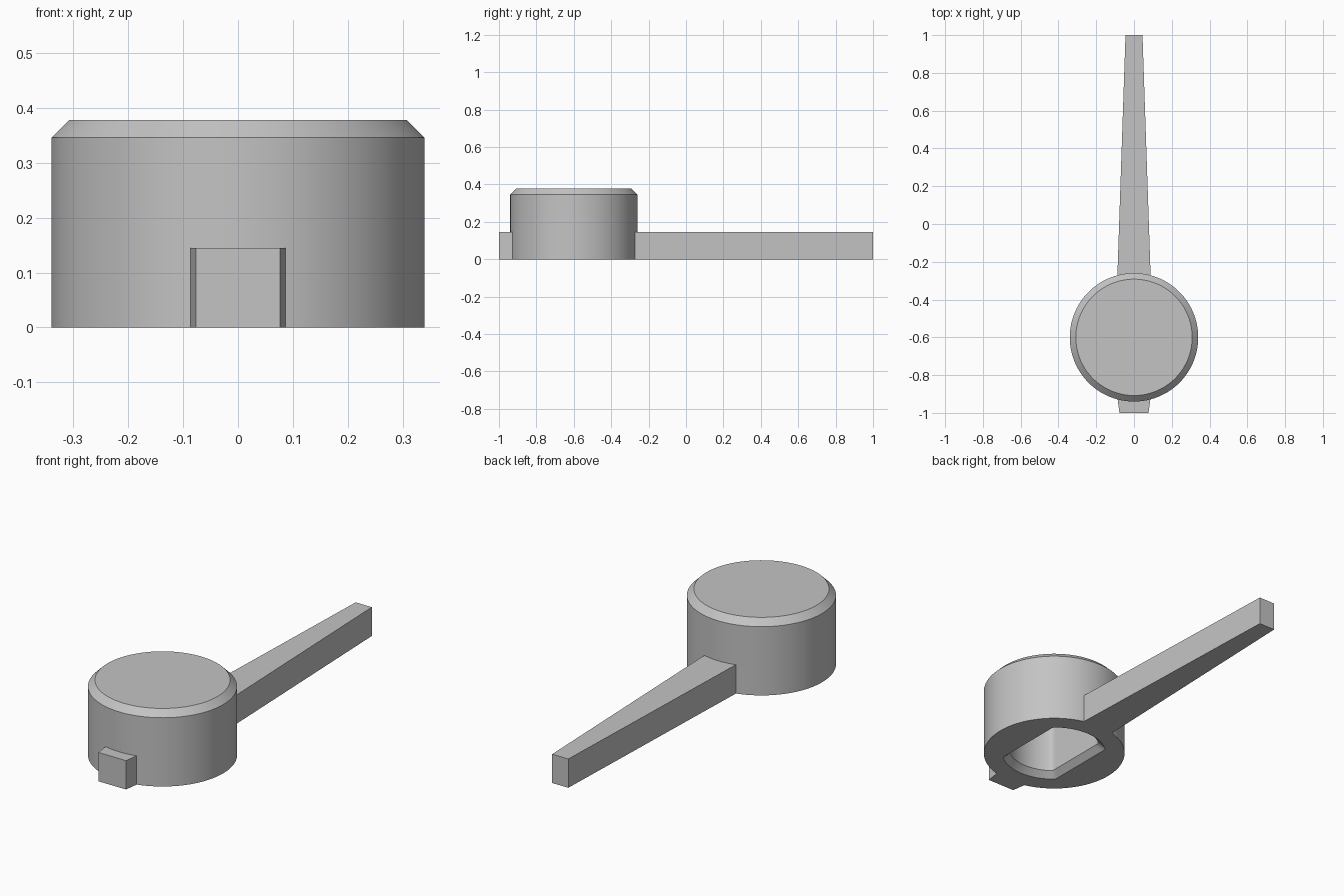
import bpy, bmesh
from math import cos, sin, tau, asin, pi, radians

cube = bpy.data.objects.get("Cube")
if cube:
    bpy.data.objects.remove(cube, do_unlink=True)

grey = bpy.data.materials.new("plain_grey")
grey.use_nodes = True
GREY = (0.55, 0.55, 0.55, 1)
grey.diffuse_color = GREY
grey.node_tree.nodes["Principled BSDF"].inputs["Base Color"].default_value = GREY

N = 120
CENTRE_Y = -0.6
RADIUS = 0.34
ARM_HEIGHT = 0.145


def finish(bm, name):
    bmesh.ops.recalc_face_normals(bm, faces=bm.faces)
    mesh = bpy.data.meshes.new(name)
    bm.to_mesh(mesh)
    bm.free()
    mesh.materials.append(grey)
    obj = bpy.data.objects.new(name, mesh)
    bpy.context.collection.objects.link(obj)
    bpy.ops.object.select_all(action="DESELECT")
    obj.select_set(True)
    bpy.context.view_layer.objects.active = obj
    bpy.ops.object.shade_smooth_by_angle(angle=radians(30))
    return obj


def ring(bm, radius, z, flat=1.0):
    """Circle cut by two flats at x = +flat and x = -flat."""
    verts = []
    for i in range(N):
        a = tau * i / N
        r = min(radius, flat / max(abs(cos(a)), 0.001))
        verts.append(bm.verts.new((r * cos(a), CENTRE_Y + r * sin(a), z)))
    return verts


# Round knob with chamfered top and a double-flat socket underneath
bm = bmesh.new()
rings = [
    ring(bm, 0.308, 0.378),
    ring(bm, RADIUS, 0.346),
    ring(bm, RADIUS, 0),
    ring(bm, 0.25, 0, 0.165),
    ring(bm, 0.22, 0.03, 0.135),
    ring(bm, 0.22, 0.29, 0.135),
]
for a, b in zip(rings, rings[1:]):
    for i in range(N):
        j = (i + 1) % N
        bm.faces.new((a[i], a[j], b[j], b[i]))
bm.faces.new(rings[0])
bm.faces.new(rings[-1])
finish(bm, "knob")


# Tapered bars whose inner ends follow the knob wall
def bar(name, end_y, end_half, root_half):
    side = 1 if end_y > CENTRE_Y else -1
    r = RADIUS - 0.003
    spread = asin(root_half / r)
    outline = [(-end_half, end_y), (end_half, end_y)]
    for i in range(9):
        a = spread * (1 - i / 4)
        outline.append((r * sin(a), CENTRE_Y + side * r * cos(a)))
    bm = bmesh.new()
    base = bm.faces.new([bm.verts.new((x, y, 0)) for x, y in outline])
    result = bmesh.ops.extrude_face_region(bm, geom=[base], use_keep_orig=True)
    top = [v for v in result["geom"] if isinstance(v, bmesh.types.BMVert)]
    bmesh.ops.translate(bm, verts=top, vec=(0, 0, ARM_HEIGHT))
    finish(bm, name)


bar("long_handle", 1.0, 0.045, 0.088)
bar("front_pointer", -1.0, 0.077, 0.087)
